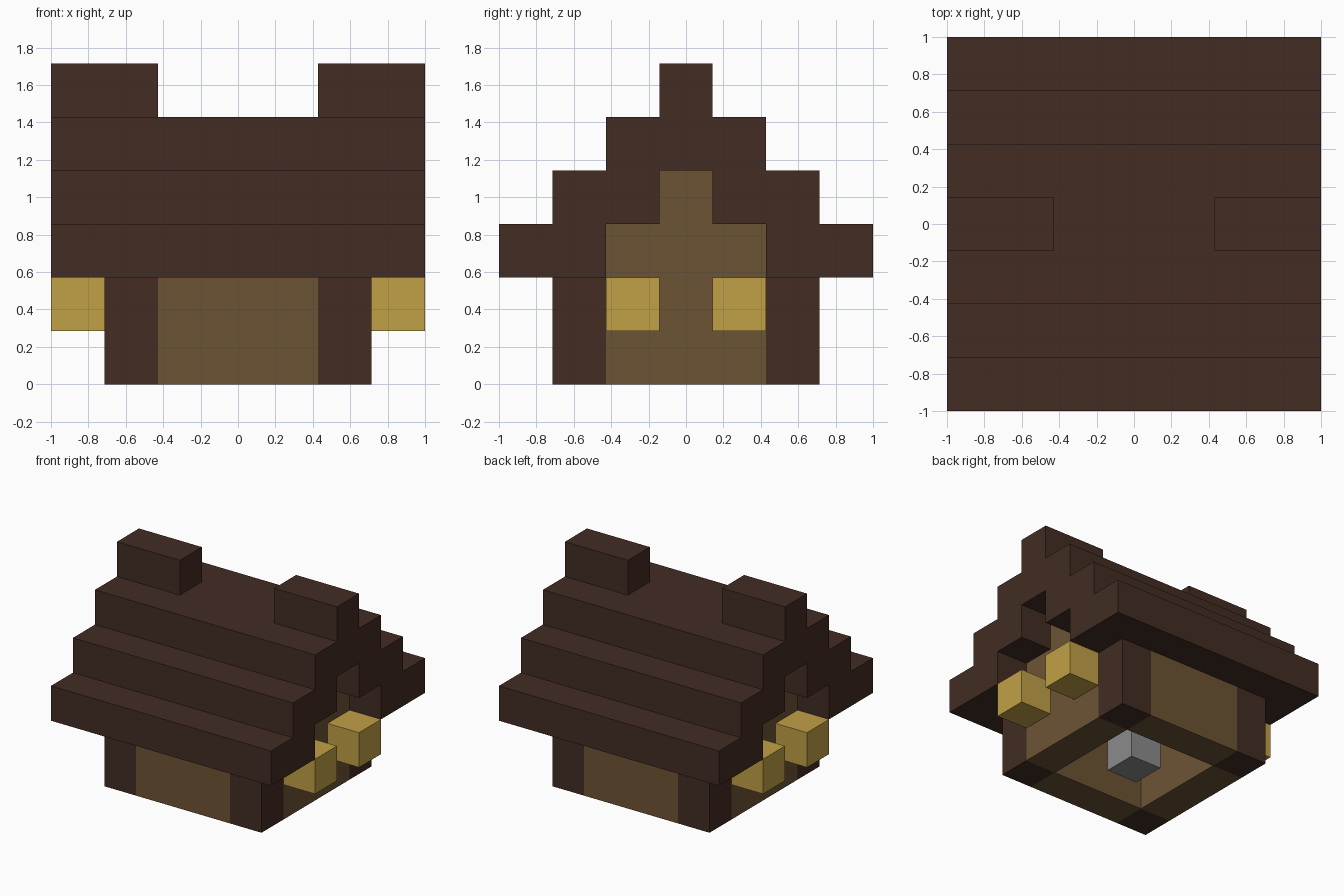
import bpy
import bmesh

if "Cube" in bpy.data.objects:
    bpy.data.objects.remove(bpy.data.objects["Cube"], do_unlink=True)

U = 2 / 7  # one block


def material(name, *rgb):
    lin = [((c / 255 + 0.055) / 1.055) ** 2.4 for c in rgb] + [1.0]
    m = bpy.data.materials.new(name)
    m.use_nodes = True
    m.diffuse_color = lin
    m.node_tree.nodes["Principled BSDF"].inputs["Base Color"].default_value = lin
    return m


DARK = material("dark timber", 66, 44, 35)
PLANK = material("brown plank", 108, 84, 52)
GLOW = material("lantern yellow", 193, 160, 71)
STONE = material("stone grey", 139, 139, 139)


def extrude_x(name, profile, x0, x1, mat):
    """Sweep a (y, z) outline, in blocks, along x."""
    bm = bmesh.new()
    face = bm.faces.new([bm.verts.new((x0 * U, y * U, z * U)) for y, z in profile])
    swept = bmesh.ops.extrude_face_region(bm, geom=[face])["geom"]
    verts = [v for v in swept if isinstance(v, bmesh.types.BMVert)]
    bmesh.ops.translate(bm, verts=verts, vec=((x1 - x0) * U, 0, 0))
    bmesh.ops.recalc_face_normals(bm, faces=bm.faces)
    mesh = bpy.data.meshes.new(name)
    bm.to_mesh(mesh)
    bm.free()
    mesh.materials.append(mat)
    obj = bpy.data.objects.new(name, mesh)
    bpy.context.collection.objects.link(obj)
    return obj


def box(name, x, y, z, mat):
    (y0, y1), (z0, z1) = y, z
    return extrude_x(name, [(y0, z0), (y1, z0), (y1, z1), (y0, z1)], *x, mat)


def both(half):
    """Close a symmetric outline from its +y half."""
    return half + [(-y, z) for y, z in reversed(half)]


def span(side, a, b):
    return tuple(sorted((side * a, side * b)))


# Stepped roof shell, open underneath
outer = both([(3.5, 2), (3.5, 3), (2.5, 3), (2.5, 4), (1.5, 4), (1.5, 5)])
inner = both([(1.5, 2), (1.5, 3), (0.5, 3), (0.5, 4)])
extrude_x("roof", outer + inner[::-1], -3.5, 3.5, DARK)

gable = both([(1.5, 0), (1.5, 3), (0.5, 3), (0.5, 4)])
for side, end in ((1, "left"), (-1, "right")):
    # Ridge cap and stepped gable wall at each end
    box(f"{end}_ridge_cap", span(side, 1.5, 3.5), (-0.5, 0.5), (5, 6), DARK)
    extrude_x(f"{end}_gable_wall", gable, *span(side, 1.5, 2.5), PLANK)
    for depth, face in ((-1, "front"), (1, "back")):
        # Corner posts and hanging lanterns
        box(f"{face}_{end}_post", span(side, 1.5, 2.5), span(depth, 1.5, 2.5), (0, 2), DARK)
        box(f"{face}_{end}_lantern", span(side, 2.5, 3.5), span(depth, 0.5, 1.5), (1, 2), GLOW)

# Long walls
for depth, face in ((-1, "front"), (1, "back")):
    box(f"{face}_wall", (-1.5, 1.5), span(depth, 1.5, 2.5), (0, 2), PLANK)

# Stone block inside
box("stone_block", (-0.5, 0.5), (-0.5, 0.5), (0, 1), STONE)
